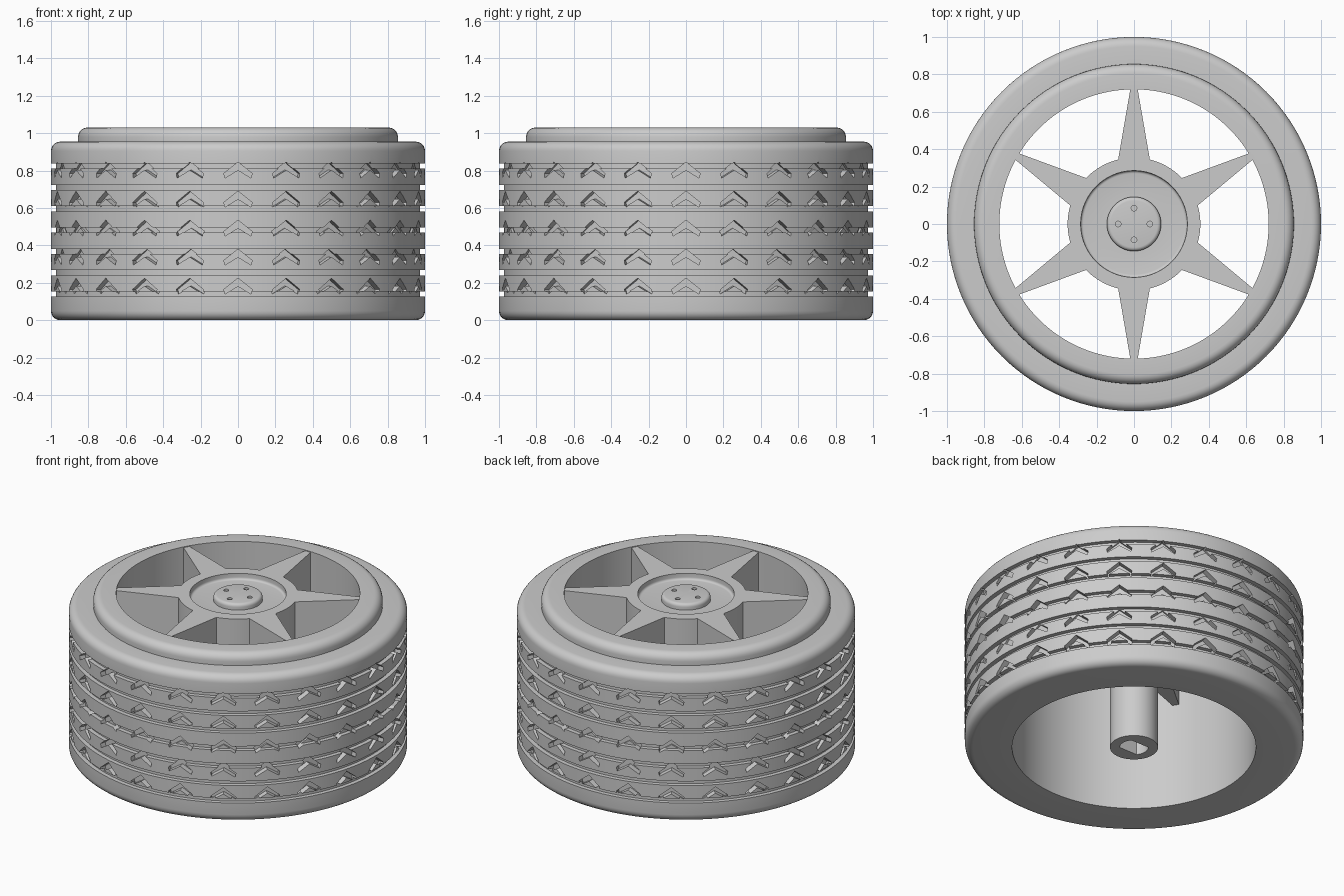
import bpy, bmesh
from math import sin, cos, pi, radians
from mathutils import Matrix

cube = bpy.data.objects.get("Cube")
if cube:
    bpy.data.objects.remove(cube)

grey = bpy.data.materials.new("light_grey")
grey.use_nodes = True
COLOUR = (0.6, 0.6, 0.6, 1)
grey.diffuse_color = COLOUR
for node in grey.node_tree.nodes:
    if node.type == 'BSDF_PRINCIPLED':
        node.inputs["Base Color"].default_value = COLOUR

SEGMENTS = 128
HEIGHT = 1.03
TYRE_TOP = 0.955
STAR_TOP, STAR_BOTTOM = 1.025, 0.68


def finish(name, bm):
    bmesh.ops.remove_doubles(bm, verts=bm.verts, dist=1e-5)
    bmesh.ops.recalc_face_normals(bm, faces=bm.faces)
    mesh = bpy.data.meshes.new(name)
    bm.to_mesh(mesh)
    bm.free()
    mesh.materials.append(grey)
    obj = bpy.data.objects.new(name, mesh)
    bpy.context.collection.objects.link(obj)
    return obj


def lathe(name, profile, closed):
    """Spin a (radius, height) profile around the z axis."""
    bm = bmesh.new()
    rings = []
    for i in range(SEGMENTS):
        a = 2 * pi * i / SEGMENTS
        rings.append([bm.verts.new((r * cos(a), r * sin(a), z)) for r, z in profile])
    count = len(profile)
    for i in range(SEGMENTS):
        p, q = rings[i], rings[(i + 1) % SEGMENTS]
        for j in range(count if closed else count - 1):
            k = (j + 1) % count
            bm.faces.new((p[j], q[j], q[k], p[k]))
    return finish(name, bm)


def prism(bm, outline, low, high, matrix=Matrix()):
    """Extrude a flat outline along its local z axis."""
    bottom = [bm.verts.new(matrix @ Matrix.Translation((x, y, low)).to_translation()) for x, y in outline]
    top = [bm.verts.new(matrix @ Matrix.Translation((x, y, high)).to_translation()) for x, y in outline]
    bm.faces.new(bottom[::-1])
    bm.faces.new(top)
    n = len(outline)
    for i in range(n):
        j = (i + 1) % n
        bm.faces.new((bottom[i], bottom[j], top[j], top[i]))


def arc(cx, cy, radius, start, end, steps=6):
    angles = [radians(start + (end - start) * i / steps) for i in range(steps + 1)]
    return [(cx + radius * cos(a), cy + radius * sin(a)) for a in angles]


def activate(obj):
    bpy.ops.object.select_all(action='DESELECT')
    obj.select_set(True)
    bpy.context.view_layer.objects.active = obj


def cut(obj, cutter):
    mod = obj.modifiers.new("cut", 'BOOLEAN')
    mod.operation = 'DIFFERENCE'
    mod.solver = 'EXACT'
    mod.object = cutter
    cutter.hide_render = True
    activate(obj)
    bpy.ops.object.modifier_apply(modifier=mod.name)
    bpy.data.objects.remove(cutter)


def smooth(obj):
    activate(obj)
    bpy.ops.object.shade_smooth_by_angle(angle=radians(30))


# Tyre and rim: rounded shoulders with evenly spaced grooves
BORE, RIM, FILLET = 0.72, 0.855, 0.05
profile = [(BORE, 0)] + arc(1 - FILLET, FILLET, FILLET, -90, 0)
for i in range(7):
    z = 0.14 + 0.114 * i
    profile += [(1, z - 0.014), (0.973, z - 0.014), (0.973, z + 0.014), (1, z + 0.014)]
profile += arc(1 - FILLET, TYRE_TOP - FILLET, FILLET, 0, 90)
profile += [(RIM, TYRE_TOP)]
profile += arc(RIM - FILLET, HEIGHT - FILLET, FILLET, 0, 90)
profile += [(BORE, HEIGHT)]
tyre = lathe("tyre_and_rim", profile, True)

# Chevron tread: five rows of notches
chevron = [(0, 0), (-0.075, -0.06), (-0.07, -0.085), (0, -0.042), (0.07, -0.085), (0.075, -0.06)]
bm = bmesh.new()
for row in range(5):
    apex = 0.225 + 0.155 * row
    for i in range(24):
        place = (Matrix.Rotation(2 * pi * i / 24, 4, 'Z') @ Matrix.Translation((0, 0, apex))
                 @ Matrix.Rotation(pi / 2, 4, 'X'))
        prism(bm, chevron, 0.96, 1.05, place)
cut(tyre, finish("chevron_cutter", bm))
smooth(tyre)

# Hub with dished face, raised centre boss and long axle sleeve
HUB, DISH, BOSS, SLEEVE = 0.355, 0.285, 0.145, 0.142
floor = STAR_TOP - 0.04
profile = [(0, STAR_TOP)]
profile += arc(BOSS - 0.02, STAR_TOP - 0.02, 0.02, 90, 0, 4)
profile += [(BOSS, floor)]
profile += arc(DISH - 0.015, floor + 0.015, 0.015, -90, 0, 4)
profile += [(DISH, STAR_TOP), (HUB, STAR_TOP), (HUB, STAR_BOTTOM),
            (SLEEVE, STAR_BOTTOM), (SLEEVE, 0), (0, 0)]
hub = lathe("hub_and_sleeve", profile, False)

# Flat-sided axle bore and four small bolt holes
bm = bmesh.new()
bore = arc(0, 0, 0.085, -40, 40, 10) + arc(0, 0, 0.085, 140, 220, 10)
prism(bm, bore, -0.1, 0.4)
for i in range(4):
    a = i * pi / 2
    prism(bm, arc(0.085 * cos(a), 0.085 * sin(a), 0.015, 0, 345, 23), STAR_TOP - 0.03, STAR_TOP + 0.1)
cut(hub, finish("hub_cutter", bm))
smooth(hub)

# Six tapered spokes forming a star
bm = bmesh.new()
spoke = [(-0.085, 0.343), (0.085, 0.343), (0.018, 0.73), (-0.018, 0.73)]
for i in range(6):
    prism(bm, spoke, STAR_BOTTOM, STAR_TOP, Matrix.Rotation(i * pi / 3, 4, 'Z'))
finish("spokes", bm)
